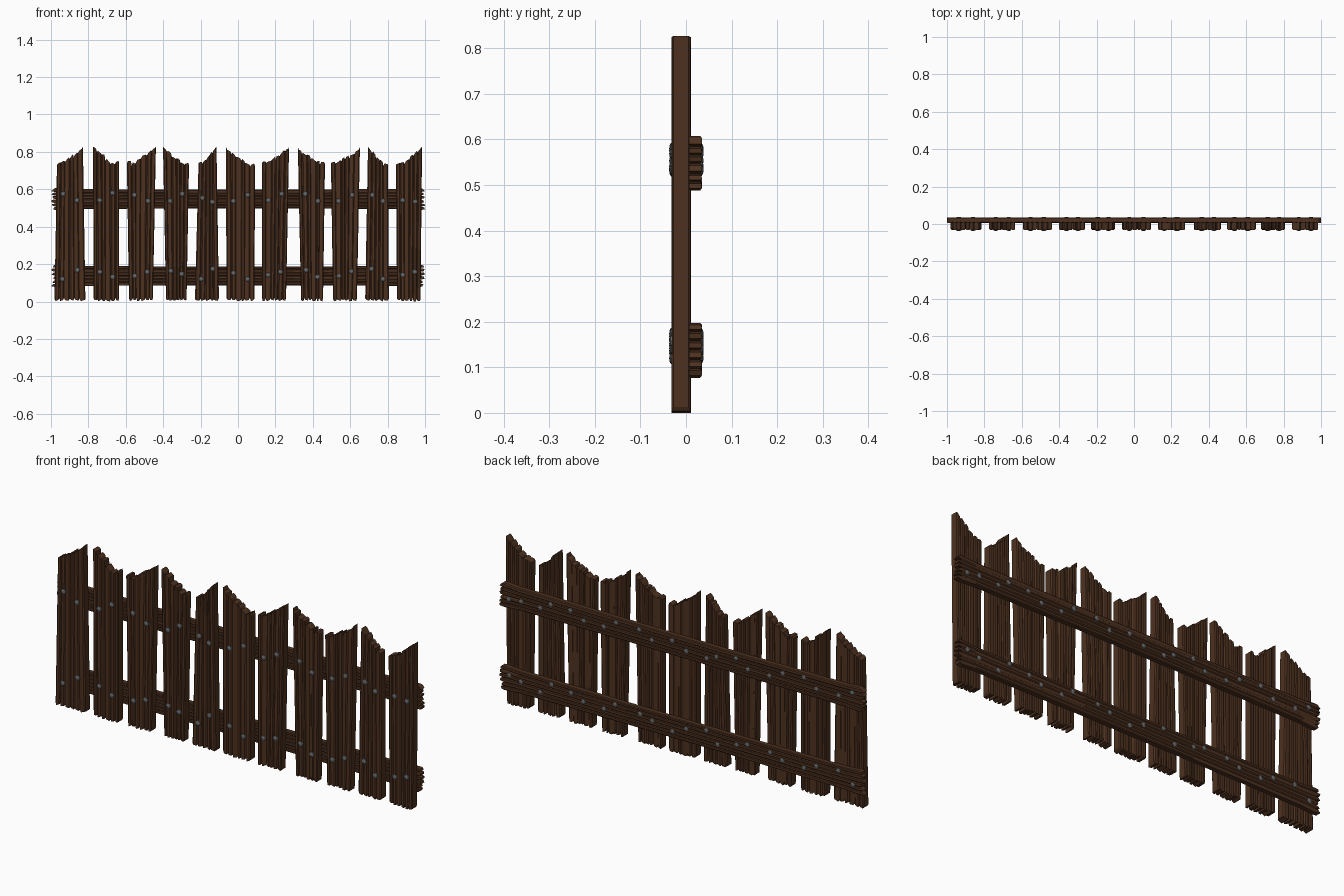
import bpy, bmesh, random
from mathutils import Vector, Matrix

if "Cube" in bpy.data.objects:
    bpy.data.objects.remove(bpy.data.objects["Cube"])

random.seed(4)


def material(name, color):
    m = bpy.data.materials.new(name)
    m.diffuse_color = (*color, 1)
    m.use_nodes = True
    m.node_tree.nodes["Principled BSDF"].inputs["Base Color"].default_value = m.diffuse_color
    return m


WOOD = material("dark_wood", (0.075, 0.031, 0.014))
IRON = material("iron", (0.13, 0.14, 0.15))


def finish(bm, name, mat):
    bmesh.ops.recalc_face_normals(bm, faces=bm.faces)
    me = bpy.data.meshes.new(name)
    bm.to_mesh(me)
    bm.free()
    me.materials.append(mat)
    ob = bpy.data.objects.new(name, me)
    bpy.context.collection.objects.link(ob)
    return ob


def grain(n):
    """Columns across a board: (position 0..1, is_groove, strip number)."""
    cuts = [0] + [(i + random.uniform(-.2, .2)) / n for i in range(1, n)] + [1]
    cols = []
    for s in range(n):
        a, b = cuts[s], cuts[s + 1]
        cols += [(a, True, s), (a + (b - a) * .25, False, s), (a + (b - a) * .8, False, s)]
    return cols + [(1, True, n - 1)]


def board(name, sections, cols, y_front, y_back, groove, start, end, place):
    """Grooved board. sections = (length, edge0, edge1); start/end = ragged end per column."""
    bm = bmesh.new()
    n = len(cols)
    rings = []
    for k, (t, e0, e1) in enumerate(sections):
        front, back = [], []
        for i, (u, g, _) in enumerate(cols):
            length = start[i] if k == 0 else end[i] if k == len(sections) - 1 else t
            across = e0 + (e1 - e0) * u
            d = groove if g else random.uniform(0, groove * .25)
            front.append(bm.verts.new(place(across, y_front + d, length)))
            back.append(bm.verts.new(place(across, y_back - d, length)))
        rings.append(front + back[::-1])
    for a, b in zip(rings, rings[1:]):
        for i in range(2 * n):
            j = (i + 1) % (2 * n)
            bm.faces.new((a[i], a[j], b[j], b[i]))
    for r in (rings[0], rings[-1]):
        for i in range(n - 1):
            bm.faces.new((r[i], r[i + 1], r[2 * n - 2 - i], r[2 * n - 1 - i]))
    return finish(bm, name, WOOD)


# Planks: top left, top right, bottom left, bottom right, then nail heights
# (upper left, upper right, lower left, lower right)
PLANKS = [
    (-.968, -.829, -.981, -.816, .575, .541, .120, .168),
    (-.775, -.636, -.772, -.636, .541, .580, .158, .131),
    (-.594, -.439, -.583, -.455, .569, .537, .136, .158),
    (-.401, -.262, -.385, -.275, .537, .575, .163, .147),
    (-.211, -.115, -.230, -.102, .553, .532, .120, .174),
    (-.064, .091, -.062, .088, .537, .569, .152, .120),
    (.128, .273, .128, .257, .541, .575, .142, .158),
    (.320, .465, .337, .455, .575, .537, .168, .131),
    (.497, .652, .508, .636, .537, .569, .136, .161),
    (.695, .802, .680, .807, .569, .537, .174, .120),
    (.845, .984, .850, .976, .541, .534, .142, .158),
]


def upright(across, y, length):
    return Vector((across, y, length))


def lying(across, y, length):
    return Vector((length, y, across))


nails = []
for k, (tl, tr, bl, br, *hz) in enumerate(PLANKS):
    strips = 5 if tr - tl < .12 else 6
    cols = grain(strips)
    jag = [random.uniform(-.008, .008) for _ in range(strips)]
    top, bottom = [], []
    for u, g, s in cols:
        t = u if k % 2 == 0 else 1 - u          # slant alternates
        z = .742 + .08 * max(0, (t - .25) / .75) + jag[s] - (.008 if g else 0)
        top.append(.827 if t == 1 else min(z + random.uniform(-.004, .004), .826))
        bottom.append(random.uniform(.01, .02) if g else random.uniform(0, .01))
    board(f"plank_{k + 1}", [(0, bl, br), (.83, tl, tr)], cols,
          -.032, .011, .005, bottom, top, upright)
    for i, z in enumerate(hz):
        f = z / .82
        a, b = bl + (tl - bl) * f, br + (tr - br) * f
        nails.append((a + (b - a) * (.25 if i % 2 == 0 else .75), z))

# Rails behind the planks, slightly wider at the ends
for name, zc in (("upper_rail", .548), ("lower_rail", .137)):
    cols = grain(6)
    ends = [[(.972 if g else random.uniform(.982, 1)) for _, g, _ in cols] for _ in range(2)]
    secs = [(x, zc - h, zc + h) for x, h in
            ((-1, .060), (-.9, .054), (-.3, .050), (.3, .050), (.9, .054), (1, .060))]
    board(name, secs, cols, .006, .035, .004,
          [-e for e in ends[0]], ends[1], lying)

# Domed nail heads on the front and at the back of the rails
for name, y, r in (("front_nails", -.030, .014), ("back_nails", .032, .013)):
    bm = bmesh.new()
    for x, z in nails:
        m = Matrix.Translation((x, y, z)) @ Matrix.Diagonal((1, .5, 1, 1)) \
            @ Matrix.Rotation(1.5708, 4, 'X')
        bmesh.ops.create_uvsphere(bm, u_segments=8, v_segments=6, radius=r, matrix=m)
    finish(bm, name, IRON)
